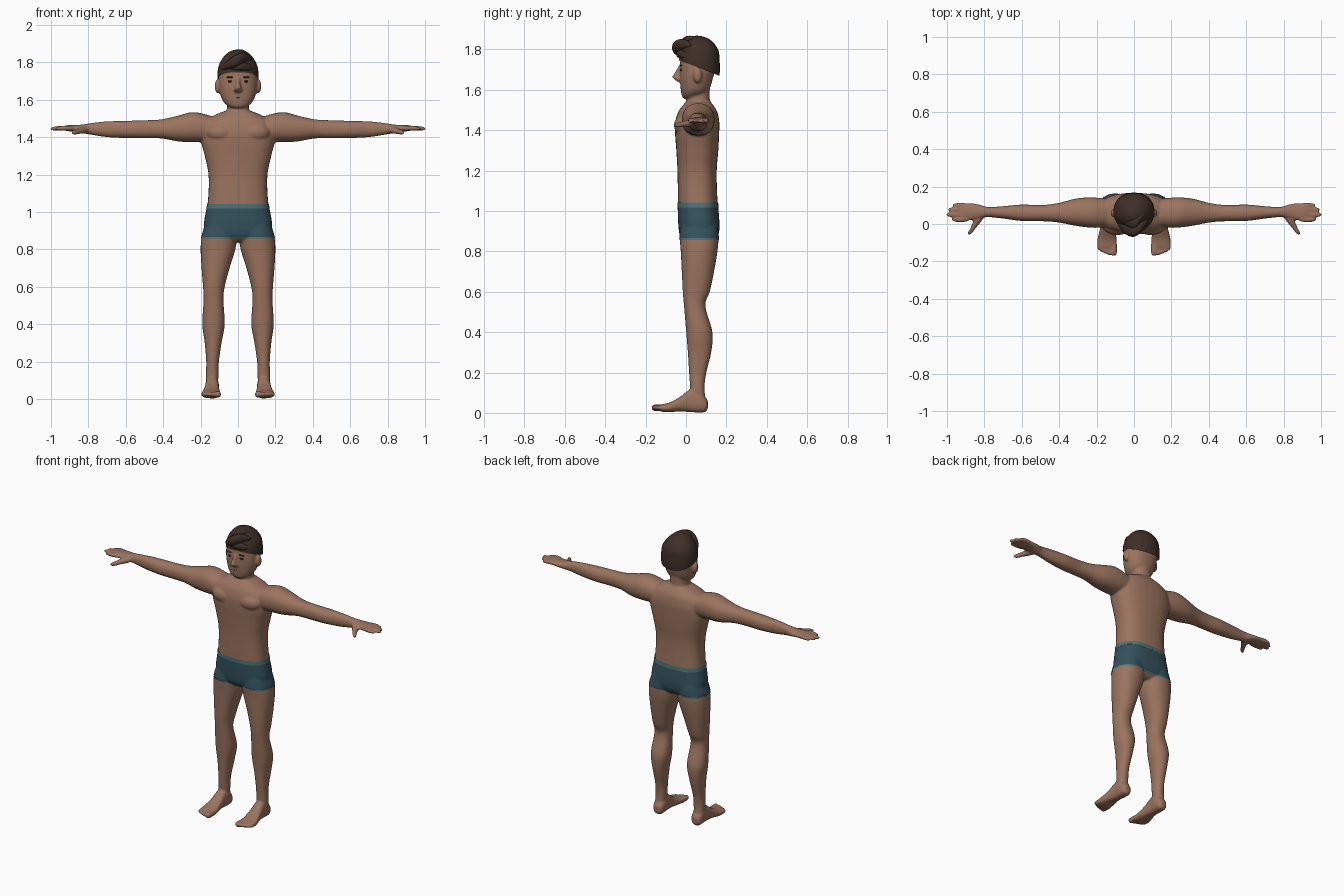
import bpy, bmesh
from math import cos, sin, pi, copysign
from mathutils import Matrix, Vector

SIDES = 32


def material(name, rgb):
    m = bpy.data.materials.new(name)
    m.diffuse_color = (*rgb, 1)
    return m


SKIN = material("skin", (0.33, 0.175, 0.115))
HAIR = material("hair", (0.05, 0.028, 0.02))
CLOTH = material("cloth", (0.035, 0.085, 0.11))
TRIM = material("trim", (0.08, 0.17, 0.185))
DARK = material("dark", (0.03, 0.018, 0.015))
LIP = material("lip", (0.22, 0.09, 0.07))


def spline(keys, steps=5):
    """Catmull-Rom interpolation of the key sections."""
    out = []
    for i in range(len(keys) - 1):
        a, b, c, d = (keys[max(0, min(len(keys) - 1, i + k))] for k in (-1, 0, 1, 2))
        for s in range(steps):
            t = s / steps
            out.append([0.5 * (2 * q + (r - p) * t + (2 * p - 5 * q + 4 * r - w) * t * t
                               + (3 * q - p - 3 * r + w) * t ** 3)
                        for p, q, r, w in zip(a, b, c, d)])
    return out + [list(keys[-1])]


def loft(bm, axis, keys, power=2.2, mirror=False):
    """Closed loft; each key is (position on axis, centre u, centre v, radius u, radius v)."""
    for side in ((1, -1) if mirror else (1,)):
        rings = []
        for t, cu, cv, ru, rv in spline(keys):
            ring = []
            for k in range(SIDES):
                c, s = cos(2 * pi * k / SIDES), sin(2 * pi * k / SIDES)
                u = cu + max(ru, 0.001) * copysign(abs(c) ** (2 / power), c)
                v = cv + max(rv, 0.001) * copysign(abs(s) ** (2 / power), s)
                x, y, z = {"X": (t, u, v), "Y": (u, t, v), "Z": (u, v, t)}[axis]
                ring.append(bm.verts.new((side * x, y, z)))
            rings.append(ring)
        faces = [bm.faces.new(rings[0]), bm.faces.new(rings[-1])]
        for a, b in zip(rings, rings[1:]):
            for k in range(SIDES):
                n = (k + 1) % SIDES
                faces.append(bm.faces.new((a[k], a[n], b[n], b[k])))
        bmesh.ops.recalc_face_normals(bm, faces=faces)


def blob(bm, centre, radii, mirror=False):
    for side in ((1, -1) if mirror else (1,)):
        m = Matrix.Translation((side * centre[0], centre[1], centre[2])) @ Matrix.Diagonal((*radii, 1))
        bmesh.ops.create_uvsphere(bm, u_segments=24, v_segments=14, radius=1, matrix=m)


def finish(bm, name, mat):
    mesh = bpy.data.meshes.new(name)
    bm.to_mesh(mesh)
    bm.free()
    mesh.materials.clear()
    mesh.materials.append(mat)
    mesh.shade_smooth()
    obj = bpy.data.objects.new(name, mesh)
    bpy.context.collection.objects.link(obj)
    return obj


body = bmesh.new()
# torso
loft(body, "Z", [(0.84, 0, 0.065, 0.08, 0.06), (0.87, 0, 0.065, 0.16, 0.09),
                 (0.93, 0, 0.064, 0.181, 0.1), (1.05, 0, 0.058, 0.162, 0.098),
                 (1.19, 0, 0.055, 0.157, 0.097), (1.3, 0, 0.056, 0.178, 0.104),
                 (1.38, 0, 0.055, 0.198, 0.109), (1.44, 0, 0.056, 0.195, 0.109),
                 (1.49, 0, 0.058, 0.17, 0.097), (1.52, 0, 0.06, 0.12, 0.078),
                 (1.54, 0, 0.06, 0.07, 0.062)], power=2.5)
blob(body, (0.09, 0.0, 1.425), (0.085, 0.06, 0.055), mirror=True)
# neck
loft(body, "Z", [(1.46, 0, 0.06, 0.07, 0.06), (1.54, 0, 0.06, 0.06, 0.058),
                 (1.6, 0, 0.062, 0.057, 0.056), (1.66, 0, 0.065, 0.057, 0.056)])
# head
loft(body, "Z", [(1.556, 0, 0.02, 0.03, 0.03), (1.568, 0, 0.027, 0.057, 0.047),
                 (1.6, 0, 0.044, 0.085, 0.07), (1.66, 0, 0.052, 0.101, 0.082),
                 (1.72, 0, 0.06, 0.103, 0.09), (1.77, 0, 0.062, 0.096, 0.086),
                 (1.81, 0, 0.064, 0.07, 0.066), (1.835, 0, 0.064, 0.02, 0.02)], power=2.3)
# nose and ears
loft(body, "Z", [(1.64, 0, -0.03, 0.012, 0.012), (1.652, 0, -0.038, 0.022, 0.02),
                 (1.665, 0, -0.042, 0.017, 0.026), (1.69, 0, -0.033, 0.011, 0.02),
                 (1.72, 0, -0.024, 0.009, 0.012)])
blob(body, (0.107, 0.058, 1.672), (0.018, 0.022, 0.038), mirror=True)
# arms and palms
loft(body, "X", [(0.1, 0.06, 1.44, 0.07, 0.06), (0.19, 0.06, 1.45, 0.08, 0.076),
                 (0.25, 0.062, 1.453, 0.08, 0.08), (0.32, 0.063, 1.446, 0.071, 0.069),
                 (0.41, 0.06, 1.444, 0.051, 0.051), (0.5, 0.058, 1.442, 0.043, 0.048),
                 (0.6, 0.06, 1.441, 0.044, 0.046), (0.7, 0.062, 1.442, 0.033, 0.042),
                 (0.78, 0.064, 1.444, 0.027, 0.032), (0.82, 0.066, 1.444, 0.036, 0.025),
                 (0.86, 0.066, 1.446, 0.044, 0.019), (0.91, 0.065, 1.448, 0.046, 0.016),
                 (0.93, 0.065, 1.448, 0.041, 0.011)], mirror=True)
# fingers
for y, tip in ((0.024, 0.975), (0.05, 1.003), (0.076, 0.994), (0.1, 0.97)):
    loft(body, "X", [(0.89, y, 1.448, 0.011, 0.012), (0.93, y, 1.448, 0.014, 0.013),
                     (tip - 0.02, y, 1.446, 0.012, 0.011), (tip - 0.006, y, 1.445, 0.009, 0.008),
                     (tip, y, 1.445, 0.003, 0.003)], mirror=True)
# thumbs
loft(body, "Y", [(0.06, 0.815, 1.44, 0.02, 0.015), (0.025, 0.832, 1.437, 0.024, 0.018),
                 (-0.015, 0.856, 1.43, 0.016, 0.014), (-0.045, 0.876, 1.425, 0.013, 0.012),
                 (-0.058, 0.883, 1.424, 0.005, 0.005)], mirror=True)
# legs
loft(body, "Z", [(0.07, 0.14, 0.06, 0.032, 0.036), (0.13, 0.138, 0.056, 0.034, 0.036),
                 (0.2, 0.136, 0.058, 0.034, 0.043), (0.3, 0.133, 0.067, 0.045, 0.058),
                 (0.4, 0.131, 0.066, 0.06, 0.065), (0.53, 0.131, 0.043, 0.053, 0.053),
                 (0.6, 0.129, 0.051, 0.058, 0.067), (0.7, 0.12, 0.059, 0.075, 0.08),
                 (0.8, 0.107, 0.065, 0.093, 0.091), (0.87, 0.1, 0.065, 0.094, 0.096),
                 (0.93, 0.09, 0.065, 0.085, 0.09)], mirror=True)
# feet
loft(body, "Y", [(0.108, 0.138, 0.04, 0.015, 0.02), (0.095, 0.138, 0.042, 0.032, 0.038),
                 (0.06, 0.138, 0.058, 0.037, 0.056), (0.02, 0.139, 0.06, 0.036, 0.056),
                 (-0.03, 0.141, 0.043, 0.042, 0.036), (-0.08, 0.144, 0.028, 0.051, 0.024),
                 (-0.12, 0.145, 0.024, 0.051, 0.018), (-0.135, 0.145, 0.024, 0.045, 0.012)],
     power=2.5, mirror=True)
# toes
for x, tip, r in ((0.108, -0.17, 0.017), (0.132, -0.167, 0.013), (0.152, -0.16, 0.012),
                  (0.17, -0.151, 0.012), (0.186, -0.14, 0.011)):
    loft(body, "Y", [(-0.1, x, 0.024, r, r), (tip + 0.02, x, 0.025, r, r),
                     (tip + 0.005, x, 0.026, r * 0.8, r * 0.8), (tip, x, 0.026, 0.004, 0.004)],
         mirror=True)

# fuse the body parts into one smooth skin
source = finish(body, "body_source", SKIN)
fuse = source.modifiers.new("fuse", "REMESH")
fuse.mode = "VOXEL"
fuse.voxel_size = 0.006
soften = source.modifiers.new("soften", "SMOOTH")
soften.factor = 0.5
soften.iterations = 5
graph = bpy.context.evaluated_depsgraph_get()
skin_mesh = bpy.data.meshes.new_from_object(source.evaluated_get(graph))
bpy.data.objects.remove(source)


def slab(z0, z1, name, mat, grow=0.0):
    """Cut the part of the skin between two heights, pushed out a little for cloth."""
    bm = bmesh.new()
    bm.from_mesh(skin_mesh)
    bm.normal_update()
    for v, n in [(v, v.normal.copy()) for v in bm.verts]:
        v.co += n * grow
    for z, up in ((z0, -1), (z1, 1)):
        bmesh.ops.bisect_plane(bm, geom=bm.verts[:] + bm.edges[:] + bm.faces[:],
                               plane_co=(0, 0, z), plane_no=(0, 0, up), clear_outer=True)
    return finish(bm, name, mat)


slab(1.04, 3, "upper_body", SKIN)
slab(-1, 0.86, "legs", SKIN)
slab(0.866, 1.018, "shorts", CLOTH, 0.002)
slab(1.018, 1.043, "waistband", TRIM, 0.003)
slab(0.857, 0.866, "shorts_hem", TRIM, 0.003)

# hair cap, cut along a hairline that drops towards the back
bm = bmesh.new()
loft(bm, "Z", [(1.64, 0, 0.065, 0.106, 0.098), (1.7, 0, 0.066, 0.109, 0.102),
               (1.75, 0, 0.066, 0.109, 0.1), (1.79, 0, 0.068, 0.1, 0.094),
               (1.825, 0, 0.066, 0.08, 0.077), (1.85, 0, 0.062, 0.055, 0.054),
               (1.864, 0, 0.056, 0.028, 0.028), (1.868, 0, 0.054, 0.005, 0.005)])
cut = bmesh.ops.bisect_plane(bm, geom=bm.verts[:] + bm.edges[:] + bm.faces[:],
                             plane_co=(0, -0.03, 1.745), plane_no=(0, 0.075, 0.195),
                             clear_inner=True)
finish(bm, "hair_cap", HAIR)

# swept front locks
bm = bmesh.new()
loft(bm, "X", [(-0.095, 0.02, 1.765, 0.006, 0.006), (-0.06, -0.012, 1.783, 0.03, 0.022),
               (-0.01, -0.033, 1.808, 0.036, 0.033), (0.035, -0.015, 1.825, 0.032, 0.026),
               (0.075, 0.02, 1.82, 0.006, 0.006)])
loft(bm, "X", [(-0.05, -0.015, 1.765, 0.006, 0.006), (0.0, -0.028, 1.775, 0.02, 0.018),
               (0.05, -0.015, 1.775, 0.02, 0.02), (0.095, 0.02, 1.76, 0.006, 0.006)])
loft(bm, "X", [(-0.07, 0.03, 1.81, 0.006, 0.006), (-0.02, 0.01, 1.835, 0.03, 0.02),
               (0.02, 0.02, 1.85, 0.028, 0.018), (0.055, 0.05, 1.845, 0.006, 0.006)])
finish(bm, "hair_locks", HAIR)

# face details
for name, centre, radii, both, mat in (
        ("eyes", (0.04, -0.023, 1.698), (0.015, 0.006, 0.006), True, DARK),
        ("eyebrows", (0.042, -0.024, 1.72), (0.022, 0.006, 0.004), True, HAIR),
        ("mouth", (0, -0.022, 1.613), (0.02, 0.007, 0.004), False, LIP)):
    bm = bmesh.new()
    blob(bm, centre, radii, mirror=both)
    finish(bm, name, mat)
